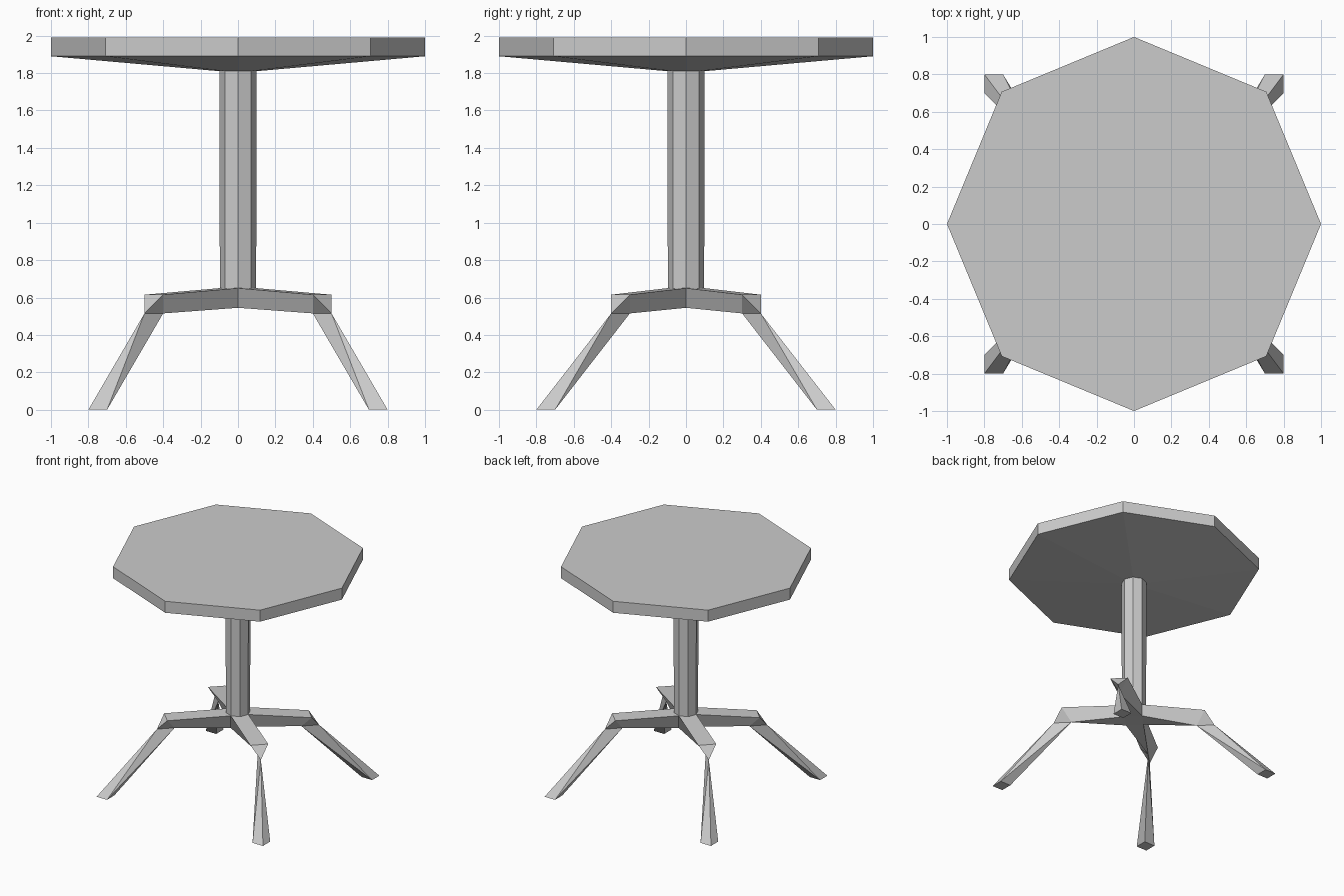
import bpy, bmesh
from math import cos, sin, tau

if "Cube" in bpy.data.objects:
    bpy.data.objects.remove(bpy.data.objects["Cube"])


def make(name, verts, faces, mirror=False):
    mesh = bpy.data.meshes.new(name)
    mesh.from_pydata(verts, [], faces)
    bm = bmesh.new()
    bm.from_mesh(mesh)
    bmesh.ops.recalc_face_normals(bm, faces=bm.faces)
    bm.to_mesh(mesh)
    bm.free()
    ob = bpy.data.objects.new(name, mesh)
    bpy.context.collection.objects.link(ob)
    if mirror:
        mod = ob.modifiers.new("four_corners", 'MIRROR')
        mod.use_axis = (True, True, False)
        mod.use_mirror_merge = False
    return ob


def octagon_stack(name, rings):
    """Closed eight-sided solid through (radius, z) rings."""
    n = 8
    verts = [(r * cos(tau * i / n), r * sin(tau * i / n), z)
             for r, z in rings for i in range(n)]
    faces = [(k * n + i, k * n + (i + 1) % n,
              (k + 1) * n + (i + 1) % n, (k + 1) * n + i)
             for k in range(len(rings) - 1) for i in range(n)]
    top = (len(rings) - 1) * n
    faces += [tuple(reversed(range(n))), tuple(range(top, top + n))]
    return make(name, verts, faces)


# Table top with shallow tapered underside, and centre column
octagon_stack("table_top", [(0.1, 1.81), (1, 1.89), (1, 1.99)])
octagon_stack("column", [(0.097, 0.545), (0.097, 0.65), (0.1, 1.81)])

# Knee points shared by the arm and the leg below it
q_in, q_out = (0.4, -0.3, 0.515), (0.5, -0.4, 0.515)

# Arms running out from the column to the knees
make("arm",
     [(0, -0.1, 0.65), (0.1, 0, 0.65), (0, -0.1, 0.545), (0.1, 0, 0.545),
      (0.4, -0.4, 0.615), (0.5, -0.3, 0.615), q_in, q_out],
     [(0, 4, 5, 1), (0, 2, 6, 4), (1, 5, 6, 3), (2, 3, 6),
      (4, 7, 5), (4, 6, 7), (5, 7, 6), (0, 1, 3, 2)], mirror=True)

# Splayed legs, narrow at the knee and square at the floor
make("leg",
     [q_in, q_out, (0.7, -0.8, 0), (0.8, -0.8, 0), (0.8, -0.7, 0), (0.7, -0.7, 0)],
     [(1, 2, 3), (1, 3, 4), (1, 0, 2), (1, 4, 0),
      (0, 5, 2), (0, 4, 5), (2, 5, 4, 3)], mirror=True)
